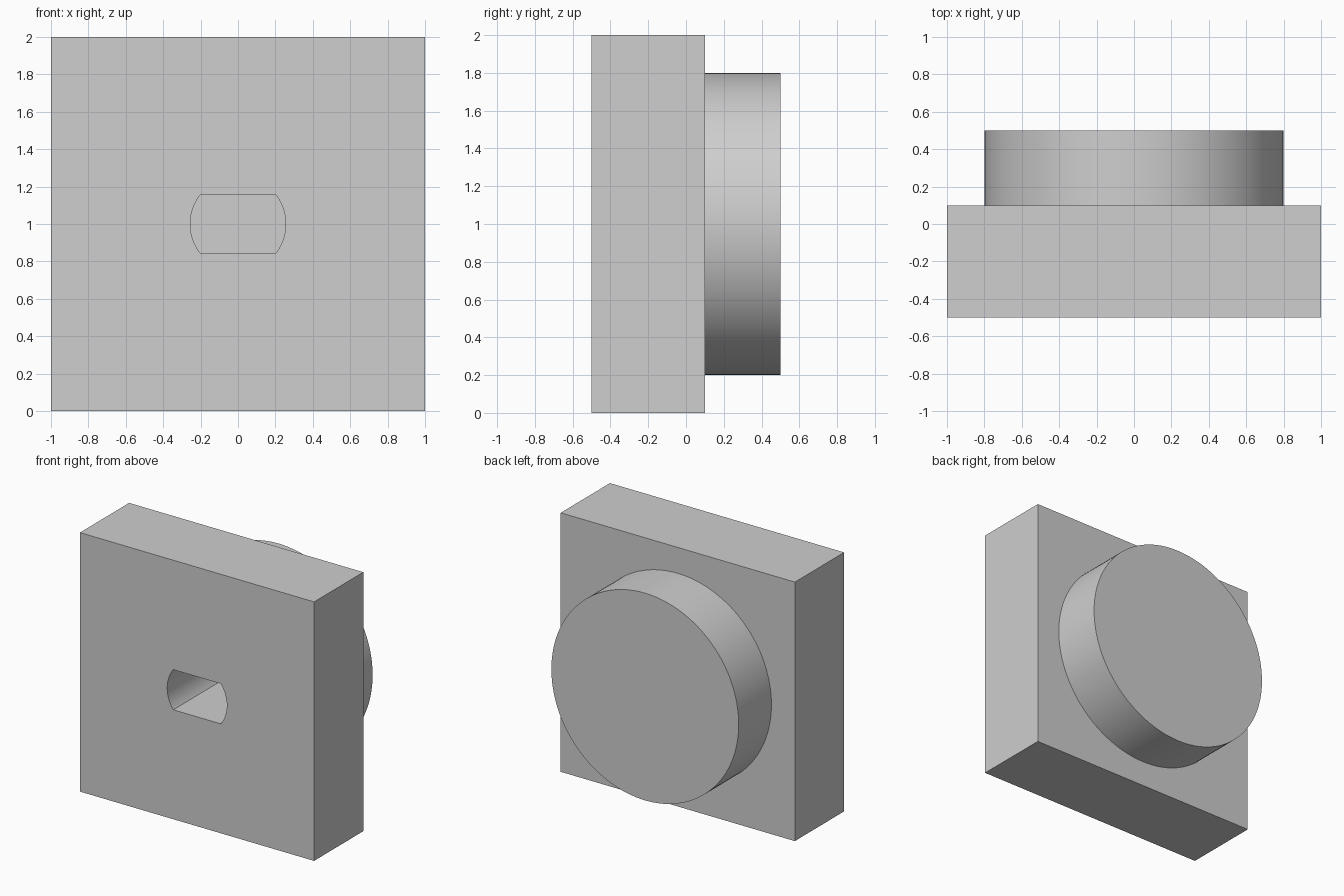
import bpy
import bmesh
import math

cube = bpy.data.objects.get("Cube")
if cube:
    bpy.data.objects.remove(cube, do_unlink=True)

grey = bpy.data.materials.new("plain grey")
grey.use_nodes = True
colour = (0.62, 0.62, 0.62, 1)
grey.diffuse_color = colour
grey.node_tree.nodes["Principled BSDF"].inputs["Base Color"].default_value = colour

MID = 1.0                                  # height of the shared axis
FRONT, STEP, BACK = -0.5, 0.1, 0.5         # depth stations along y
SLOT_RADIUS, SLOT_HALF = 0.255, 0.155
SLOT_DEPTH = 0.8


def prism(name, outline, y0, y1):
    """Extrude an (x, z) outline, centred on the axis, from y0 to y1."""
    bm = bmesh.new()
    face = bm.faces.new([bm.verts.new((x, y0, MID + z)) for x, z in outline])
    new = bmesh.ops.extrude_face_region(bm, geom=[face])["geom"]
    verts = [v for v in new if isinstance(v, bmesh.types.BMVert)]
    bmesh.ops.translate(bm, verts=verts, vec=(0, y1 - y0, 0))
    bmesh.ops.recalc_face_normals(bm, faces=bm.faces)
    mesh = bpy.data.meshes.new(name)
    bm.to_mesh(mesh)
    bm.free()
    mesh.materials.append(grey)
    obj = bpy.data.objects.new(name, mesh)
    bpy.context.collection.objects.link(obj)
    return obj


def arc(radius, start, end, steps):
    angles = [start + (end - start) * i / steps for i in range(steps + 1)]
    return [(radius * math.cos(a), radius * math.sin(a)) for a in angles]


# Square block and the round boss behind it
body = prism("block_with_boss", [(-1, -1), (1, -1), (1, 1), (-1, 1)], FRONT, STEP)
boss = prism("boss_helper", arc(0.8, 0, math.tau, 128)[:-1], STEP - 0.1, BACK)

# Blind slot with flat top and bottom and rounded ends
half = math.asin(SLOT_HALF / SLOT_RADIUS)
right_end = arc(SLOT_RADIUS, -half, half, 24)
left_end = [(-x, -z) for x, z in right_end]
slot = prism("slot_cutter", right_end + left_end, FRONT - 0.1, FRONT + SLOT_DEPTH)

# Join the boss, then cut the slot from the front
for helper, operation in ((boss, "UNION"), (slot, "DIFFERENCE")):
    mod = body.modifiers.new(operation.lower(), "BOOLEAN")
    mod.operation = operation
    mod.solver = "EXACT"
    mod.object = helper
    bpy.ops.object.select_all(action="DESELECT")
    body.select_set(True)
    bpy.context.view_layer.objects.active = body
    bpy.ops.object.modifier_apply(modifier=mod.name)
    bpy.data.objects.remove(helper, do_unlink=True)

bpy.ops.object.shade_smooth_by_angle(angle=math.radians(30))
